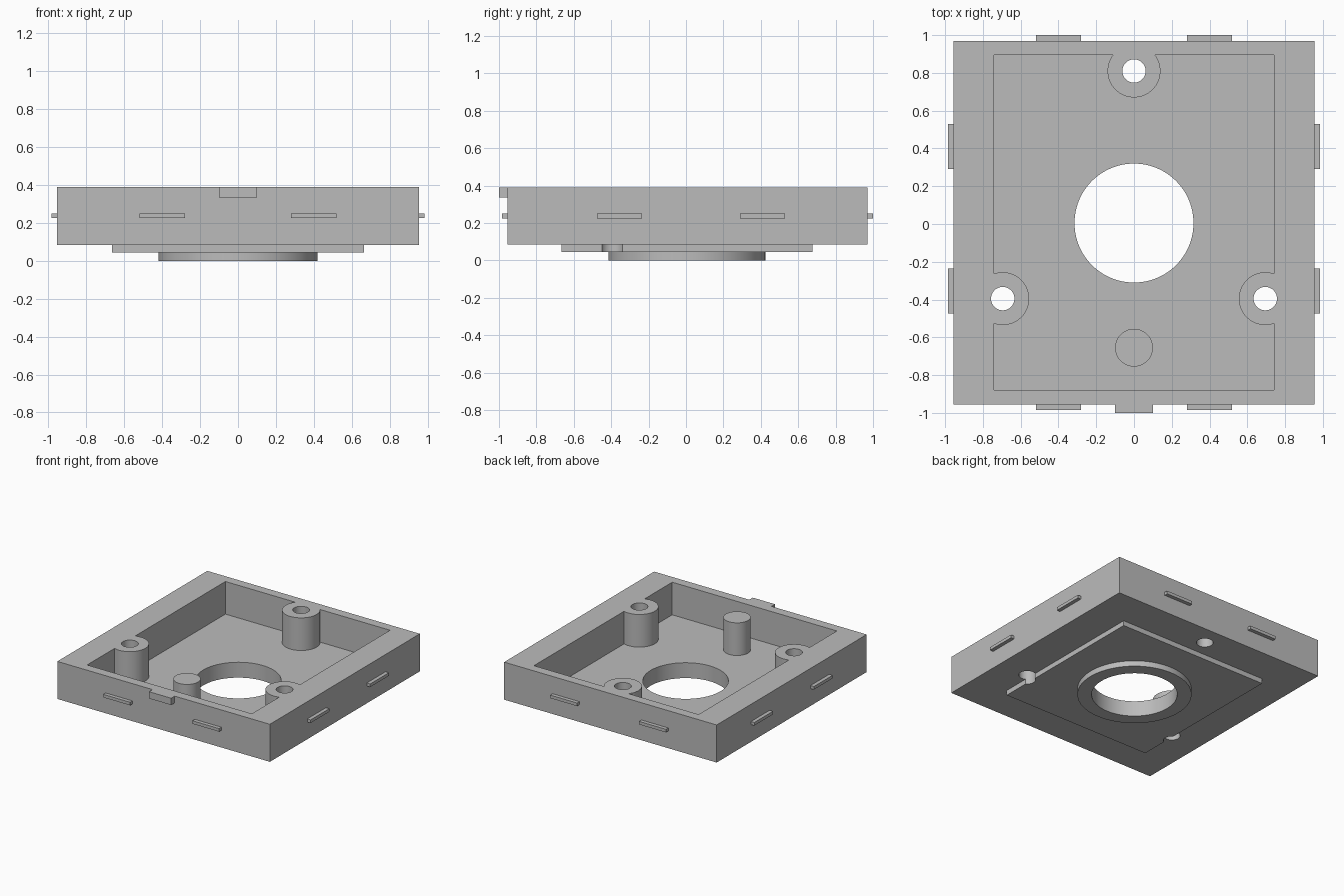
import bpy, bmesh, math
from mathutils import Matrix, Vector

old = bpy.data.objects.get("Cube")
if old:
    bpy.data.objects.remove(old, do_unlink=True)

grey = bpy.data.materials.new("plain grey")
grey.use_nodes = True
COLOUR = (0.5, 0.5, 0.5, 1.0)
grey.diffuse_color = COLOUR
grey.node_tree.nodes["Principled BSDF"].inputs["Base Color"].default_value = COLOUR


def make_object(name, bm):
    mesh = bpy.data.meshes.new(name)
    bm.to_mesh(mesh)
    bm.free()
    mesh.materials.append(grey)
    obj = bpy.data.objects.new(name, mesh)
    bpy.context.collection.objects.link(obj)
    return obj


def box(name, x0, x1, y0, y1, z0, z1):
    bm = bmesh.new()
    centre = Vector((x0 + x1, y0 + y1, z0 + z1)) / 2
    size = Matrix.Diagonal((x1 - x0, y1 - y0, z1 - z0, 1))
    bmesh.ops.create_cube(bm, size=1, matrix=Matrix.Translation(centre) @ size)
    return make_object(name, bm)


def cylinder(name, x, y, radius, z0, z1, sides=64):
    bm = bmesh.new()
    bmesh.ops.create_cone(bm, cap_ends=True, segments=sides, radius1=radius,
                          radius2=radius, depth=z1 - z0,
                          matrix=Matrix.Translation((x, y, (z0 + z1) / 2)))
    return make_object(name, bm)


def combine(target, tool, operation):
    """Apply a boolean and discard the tool."""
    mod = target.modifiers.new(operation.lower(), 'BOOLEAN')
    mod.operation, mod.solver, mod.object = operation, 'EXACT', tool
    bpy.ops.object.select_all(action='DESELECT')
    bpy.context.view_layer.objects.active = target
    target.select_set(True)
    bpy.ops.object.modifier_apply(modifier=mod.name)
    bpy.data.objects.remove(tool, do_unlink=True)


FRONT, BACK, SIDE = -0.955, 0.97, 0.955
BOTTOM, FLOOR, RIM = 0.085, 0.125, 0.39
CENTRE_Y = 0.005
SCREW_POINTS = [(0, 0.81), (-0.695, -0.395), (0.695, -0.395)]

# Cavity volume, leaving the screw bosses and solid post standing
cavity = box("cavity_cutter", -0.74, 0.74, -0.88, 0.895, FLOOR, 0.6)
for x, y in SCREW_POINTS:
    combine(cavity, cylinder("boss_keep", x, y, 0.14, 0.05, 0.7), 'DIFFERENCE')

# Open tray with its raised underside plate and round collar
body = box("tray_body", -SIDE, SIDE, FRONT, BACK, BOTTOM, RIM)
combine(body, cavity, 'DIFFERENCE')
combine(body, box("base_plate", -0.665, 0.665, -0.665, 0.675, 0.045, 0.105), 'UNION')
combine(body, cylinder("collar", 0, CENTRE_Y, 0.42, 0, 0.065, 96), 'UNION')
combine(body, cylinder("post_core", 0, -0.655, 0.10, 0.10, RIM), 'UNION')

# Central opening and screw holes through everything
combine(body, cylinder("opening_cutter", 0, CENTRE_Y, 0.315, -0.2, 0.6, 96), 'DIFFERENCE')
for x, y in SCREW_POINTS:
    combine(body, cylinder("screw_cutter", x, y, 0.062, -0.2, 0.6, 48), 'DIFFERENCE')

bpy.ops.object.select_all(action='DESELECT')
bpy.context.view_layer.objects.active = body
body.select_set(True)
bpy.ops.object.shade_smooth_by_angle(angle=math.radians(30))

# Snap ridges around the outer walls
Z0, Z1 = 0.225, 0.25
for side, s in (("left", 1), ("right", -1)):
    x0, x1 = sorted((s * 0.28, s * 0.52))
    box("front_ridge_" + side, x0, x1, -0.985, FRONT, Z0, Z1)
    box("back_ridge_" + side, x0, x1, BACK, 1.0, Z0, Z1)
    x0, x1 = sorted((s * SIDE, s * 0.985))
    box(side + "_ridge_rear", x0, x1, 0.29, 0.53, Z0, Z1)
    box(side + "_ridge_fore", x0, x1, -0.475, -0.235, Z0, Z1)

# Pull tab on the front rim
box("front_tab", -0.10, 0.10, -1.0, FRONT, 0.335, RIM)
